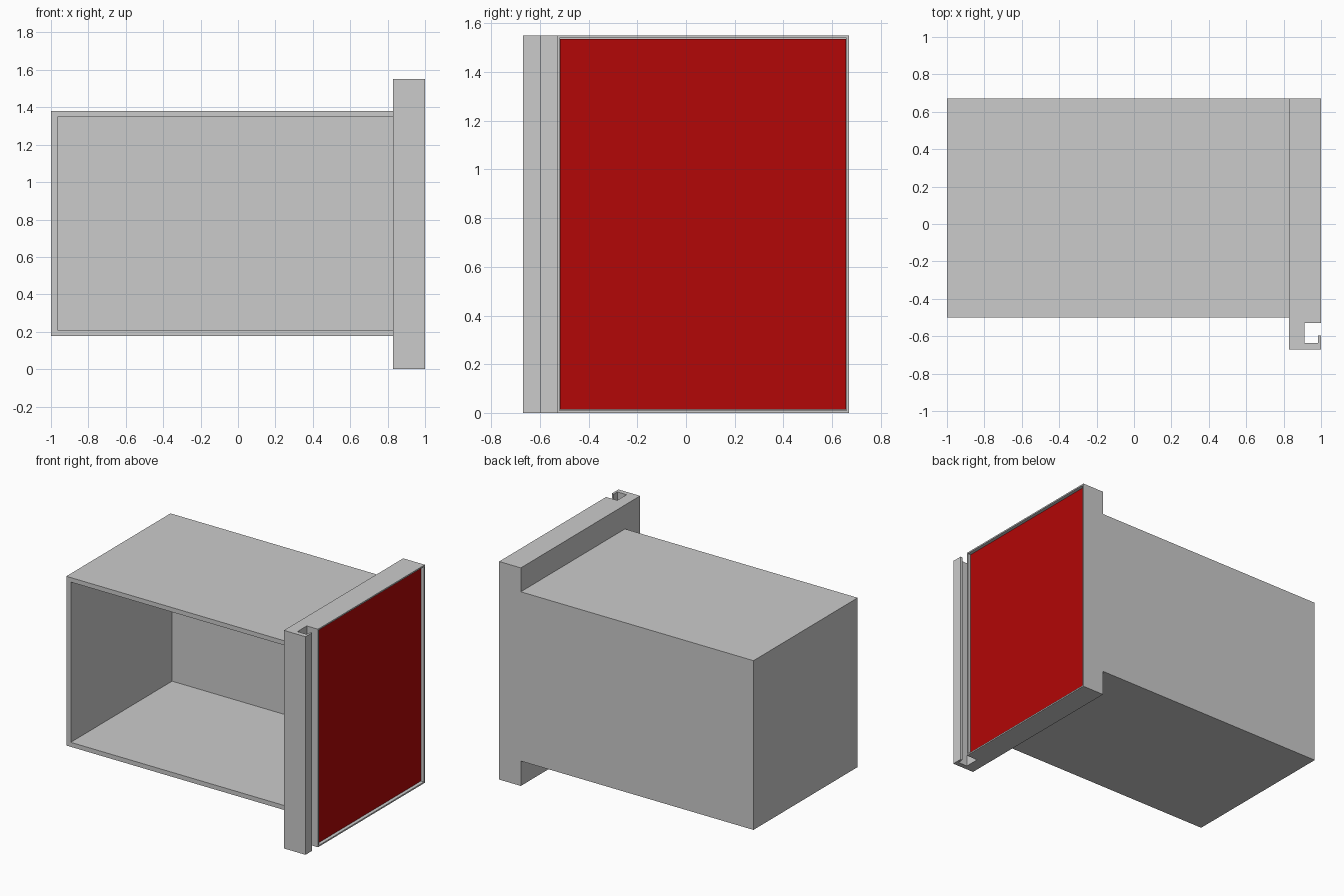
import bpy
import bmesh
from mathutils import Vector

if "Cube" in bpy.data.objects:
    bpy.data.objects.remove(bpy.data.objects["Cube"])


def new_object(name, bm):
    bmesh.ops.recalc_face_normals(bm, faces=bm.faces)
    mesh = bpy.data.meshes.new(name)
    bm.to_mesh(mesh)
    bm.free()
    ob = bpy.data.objects.new(name, mesh)
    bpy.context.collection.objects.link(ob)
    return ob


def box(name, lo, hi):
    lo, hi = Vector(lo), Vector(hi)
    bm = bmesh.new()
    bmesh.ops.create_cube(bm, size=1)
    bmesh.ops.scale(bm, vec=hi - lo, verts=bm.verts)
    bmesh.ops.translate(bm, vec=(lo + hi) / 2, verts=bm.verts)
    return new_object(name, bm)


# Hollow cabinet, open at the front and closed on its right by the door slab
cabinet = box("cabinet", (-1, -0.5, 0.177), (0.83, 0.67, 1.38))
cutter = box("cabinet_cutter", (-0.965, -0.7, 0.209), (0.9, 0.638, 1.348))
cutter.hide_render = True
cutter.hide_set(True)
cut = cabinet.modifiers.new("hollow", 'BOOLEAN')
cut.operation = 'DIFFERENCE'
cut.solver = 'EXACT'
cut.object = cutter

# Door slab: plan profile with a hooked grip channel, extruded upwards
profile = [(0.83, -0.67), (1, -0.67), (1, -0.595), (0.985, -0.595),
           (0.985, -0.635), (0.912, -0.635), (0.912, -0.53), (1, -0.53),
           (1, 0.67), (0.83, 0.67)]
bm = bmesh.new()
base = bm.faces.new([bm.verts.new((x, y, 0)) for x, y in profile])
ext = bmesh.ops.extrude_face_region(bm, geom=[base])
bmesh.ops.translate(bm, vec=(0, 0, 1.55),
                    verts=[v for v in ext["geom"] if isinstance(v, bmesh.types.BMVert)])
bmesh.ops.recalc_face_normals(bm, faces=bm.faces)

# Shallow recess on the large outer face
outer = max((f for f in bm.faces if f.normal.x > 0.9 and f.calc_center_median().x > 0.99),
            key=lambda f: f.calc_area())
bmesh.ops.inset_individual(bm, faces=[outer], thickness=0.014)
ext = bmesh.ops.extrude_discrete_faces(bm, faces=[outer])
bmesh.ops.translate(bm, vec=(-0.03, 0, 0), verts=ext["faces"][0].verts)
new_object("door_slab", bm)

# Red panel set into the recess
panel = box("door_panel", (0.965, -0.517, 0.013), (0.98, 0.657, 1.537))
red = bpy.data.materials.new("red")
red.diffuse_color = (0.45, 0.002, 0.002, 1)
red.use_nodes = True
red.node_tree.nodes["Principled BSDF"].inputs["Base Color"].default_value = red.diffuse_color
panel.data.materials.append(red)
